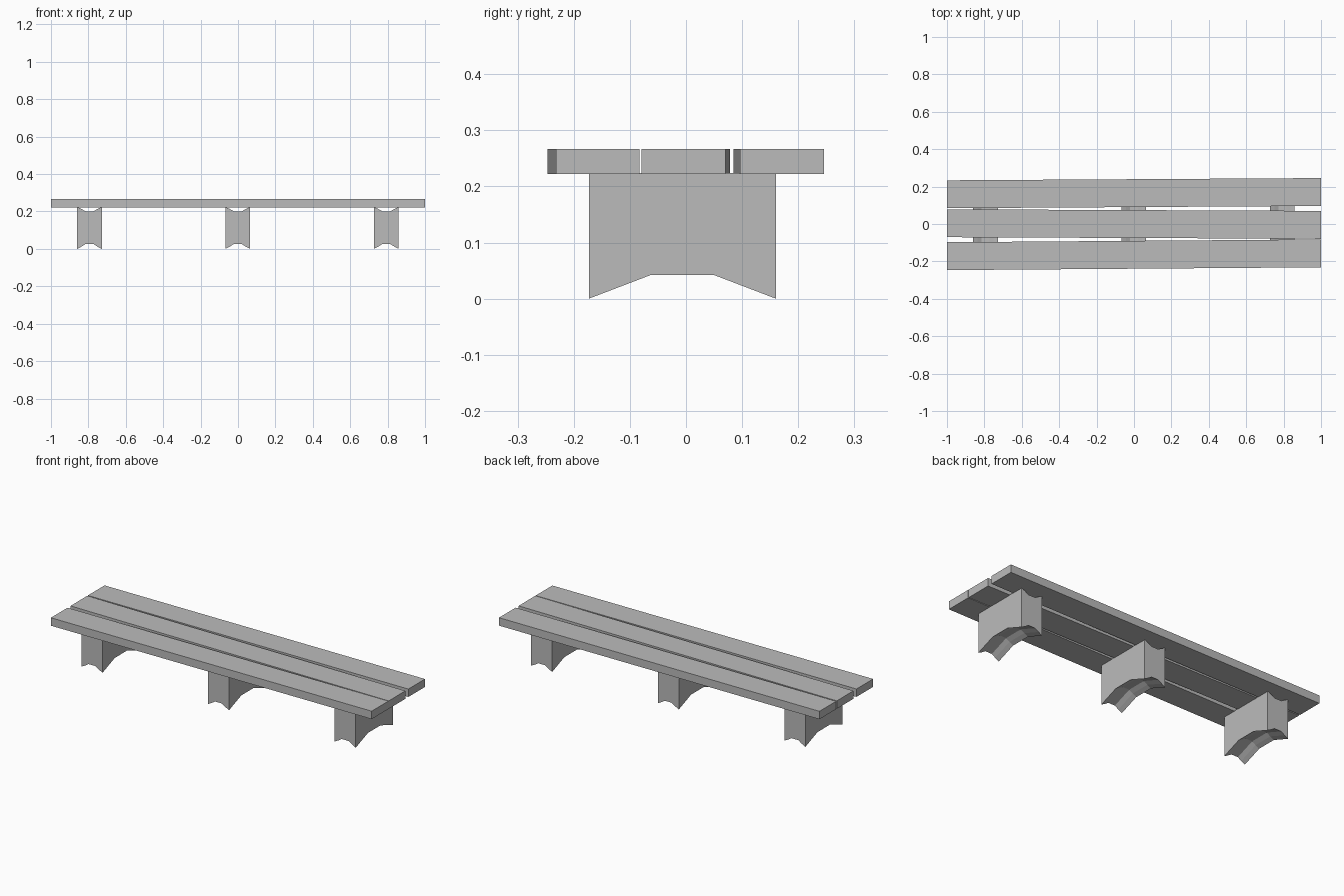
import bpy
import bmesh
from mathutils import Vector

cube = bpy.data.objects.get("Cube")
if cube:
    bpy.data.objects.remove(cube, do_unlink=True)

# Single flat colour
grey = bpy.data.materials.new("light_grey")
grey.use_nodes = True
colour = (0.5, 0.5, 0.5, 1)
grey.diffuse_color = colour
grey.node_tree.nodes["Principled BSDF"].inputs["Base Color"].default_value = colour


def loft(name, sections):
    """Skin a row of matching closed sections and cap both ends."""
    bm = bmesh.new()
    rings = [[bm.verts.new(Vector(p)) for p in s] for s in sections]
    n = len(rings[0])
    for a, b in zip(rings, rings[1:]):
        for i in range(n):
            j = (i + 1) % n
            bm.faces.new((a[i], a[j], b[j], b[i]))
    bm.faces.new(rings[0])
    bm.faces.new(rings[-1])
    bmesh.ops.recalc_face_normals(bm, faces=bm.faces)
    mesh = bpy.data.meshes.new(name)
    bm.to_mesh(mesh)
    bm.free()
    mesh.materials.append(grey)
    obj = bpy.data.objects.new(name, mesh)
    bpy.context.collection.objects.link(obj)
    return obj


# Seat planks, each slightly skewed: centre y at the left end and right end
BOTTOM, TOP, HALF = 0.222, 0.267, 0.0745
for name, y_start, y_end in (("front_plank", -0.172, -0.157),
                             ("middle_plank", 0.004, -0.0045),
                             ("back_plank", 0.159, 0.171)):
    loft(name, [[(x, y - HALF, BOTTOM), (x, y + HALF, BOTTOM),
                 (x, y + HALF, TOP), (x, y - HALF, TOP)]
                for x, y in ((-1, y_start), (1, y_end))])

# Legs: grooved above and below, with the underside arched along the depth
HALF_W = 0.066
groove = [(-1, 0), (-0.65, 0.012), (-0.32, 0.026),
          (0.32, 0.026), (0.65, 0.012), (1, 0)]
arch = [(-0.173, 0), (-0.063, 0.042), (0.05, 0.042), (0.16, 0)]
for name, cx in (("right_leg", -0.794), ("middle_leg", -0.001), ("left_leg", 0.793)):
    loft(name, [[(cx + u * HALF_W, y, lift + d) for u, d in groove] +
                [(cx + u * HALF_W, y, 0.224 - d * 0.9) for u, d in reversed(groove)]
                for y, lift in arch])
